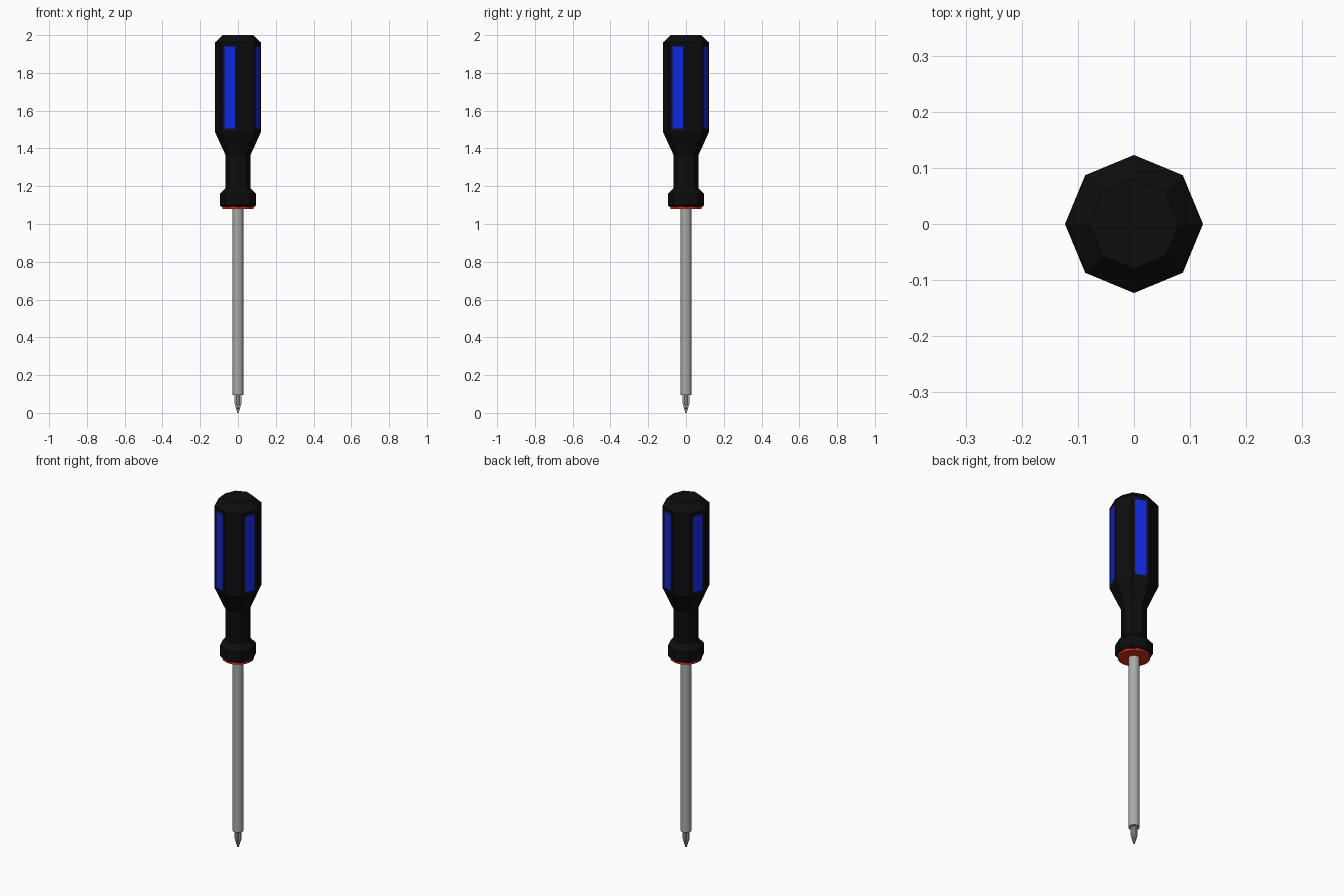
import bpy
import bmesh
from math import sin, cos, pi, radians

if "Cube" in bpy.data.objects:
    bpy.data.objects.remove(bpy.data.objects["Cube"])


def material(name, rgb):
    m = bpy.data.materials.new(name)
    m.use_nodes = True
    m.diffuse_color = (*rgb, 1)
    m.node_tree.nodes["Principled BSDF"].inputs["Base Color"].default_value = (*rgb, 1)
    return m


black = material("black plastic", (0.004, 0.004, 0.004))
blue = material("blue stripe", (0.005, 0.02, 0.75))
red = material("red washer", (0.7, 0.025, 0.01))
steel = material("steel grey", (0.4, 0.4, 0.4))


def circle(n):
    return [(2 * pi * i / n, 1) for i in range(n)]


def loft(outline, profile):
    """Stack a polar outline at each (radius, height), bottom to top, and cap it."""
    bm = bmesh.new()
    rings = [[bm.verts.new((r * k * cos(a), r * k * sin(a), z)) for a, k in outline]
             for r, z in profile]
    n = len(outline)
    for low, high in zip(rings, rings[1:]):
        for i in range(n):
            j = (i + 1) % n
            bm.faces.new((low[i], low[j], high[j], high[i]))
    bm.faces.new(rings[0][::-1])
    bm.faces.new(rings[-1])
    bm.normal_update()
    return bm


def make(name, bm, *mats, smooth=False):
    mesh = bpy.data.meshes.new(name)
    bm.to_mesh(mesh)
    bm.free()
    for m in mats:
        mesh.materials.append(m)
    ob = bpy.data.objects.new(name, mesh)
    bpy.context.collection.objects.link(ob)
    if smooth:
        bpy.ops.object.select_all(action="DESELECT")
        ob.select_set(True)
        bpy.context.view_layer.objects.active = ob
        bpy.ops.object.shade_smooth_by_angle(angle=radians(35))
    return ob


# Octagonal handle with collar, neck, grip and chamfered end
grip_low, grip_high = 1.49, 1.96
handle = loft(circle(8), [(0.085, 1.09), (0.095, 1.1), (0.095, 1.16), (0.066, 1.19),
                          (0.066, 1.365), (0.123, grip_low), (0.123, grip_high), (0.08, 2)])

# Blue stripes inset on every other grip face
grip = [f for f in handle.faces
        if abs(f.normal.z) < 0.01 and f.calc_center_median().z > grip_low]
stripes = [f for f in grip if f.normal.x * f.normal.y * (abs(f.normal.y) - abs(f.normal.x)) > 0]
bmesh.ops.inset_individual(handle, faces=stripes, thickness=0.0235)
middle = (grip_low + grip_high) / 2
for f in stripes:
    f.material_index = 1
    for v in f.verts:
        v.co.z = 1.94 if v.co.z > middle else 1.505
make("handle", handle, black, blue)

# Washer under the collar
make("washer", loft(circle(24), [(0.082, 1.08), (0.082, 1.1)]), red, smooth=True)

# Round shaft
make("shaft", loft(circle(16), [(0.029, 0.095), (0.029, 1.09)]), steel, smooth=True)

# Four-finned cross tip
cross = []
for q in range(4):
    a = q * pi / 2
    cross += [(a - 0.33, 1), (a + 0.33, 1), (a + pi / 4, 0.58)]
make("cross_tip", loft(cross, [(0.004, 0), (0.019, 0.05), (0.019, 0.1)]), steel)
